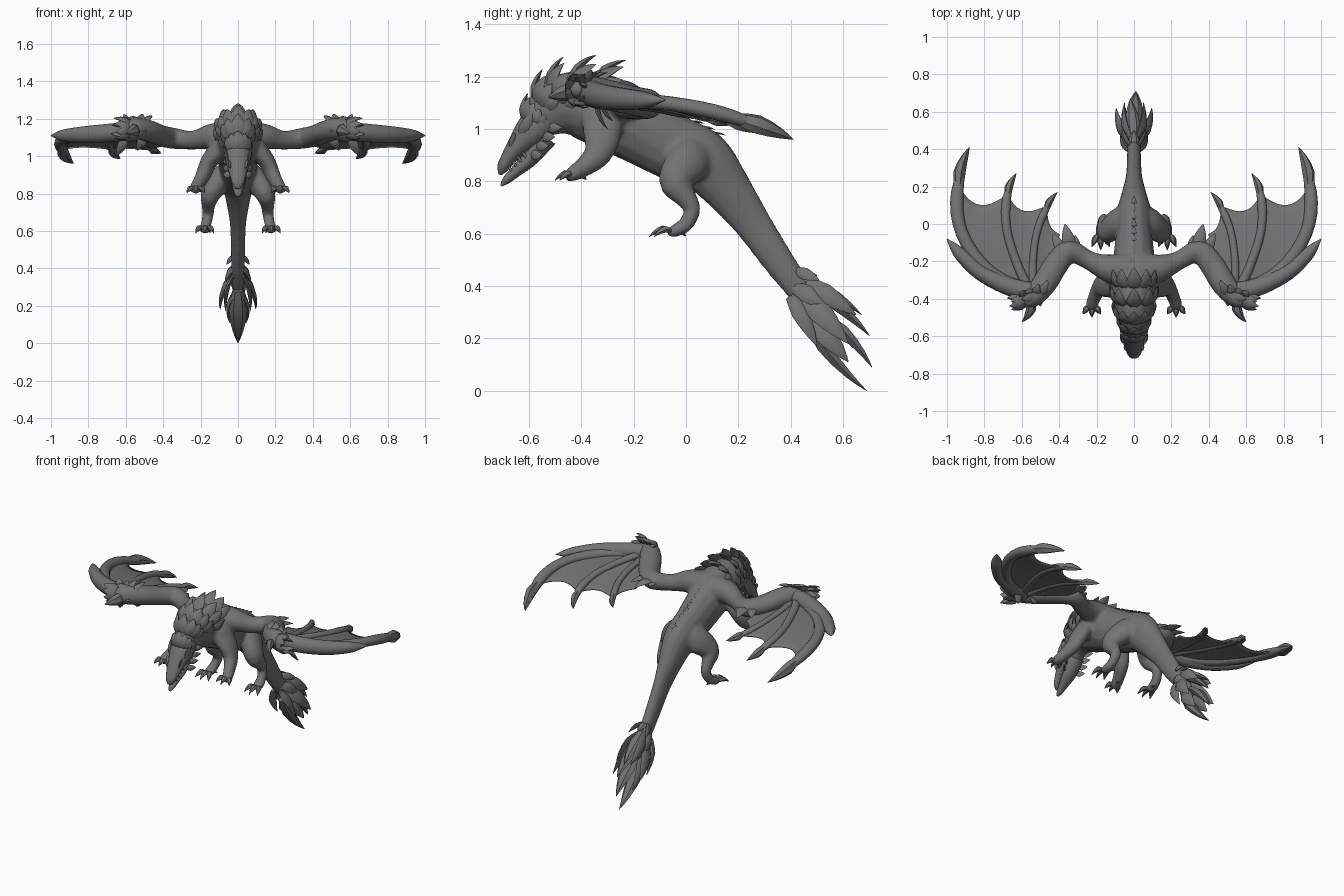
import bpy, bmesh, math, random
from mathutils import Vector

random.seed(4)
cube = bpy.data.objects.get("Cube")
if cube:
    bpy.data.objects.remove(cube, do_unlink=True)

hide = bpy.data.materials.new("grey hide")
hide.use_nodes = True
GREY = (0.17, 0.17, 0.17, 1)
hide.diffuse_color = GREY
hide.node_tree.nodes["Principled BSDF"].inputs["Base Color"].default_value = GREY

X, Z = Vector((1, 0, 0)), Vector((0, 0, 1))


def spline(pts, k):
    """Smooth path through points of any dimension, k steps per span."""
    p = [Vector(q) for q in pts]
    p = [p[0] * 2 - p[1]] + p + [p[-1] * 2 - p[-2]]
    out = []
    for i in range(1, len(p) - 2):
        a, b, c, d = p[i - 1:i + 3]
        for j in range(k):
            t = j / k
            out.append((b * 2 + (c - a) * t + (a * 2 - b * 5 + c * 4 - d) * t * t
                        + (b * 3 - a - c * 3 + d) * t ** 3) * 0.5)
    return out + [p[-2]]


def loft(bm, pts, up=X, n=14, k=4):
    """Tube through (x, y, z, half width, half height along up)."""
    path = spline(pts, k)
    centres = [Vector(p[:3]) for p in path]
    rings = []
    for i, c in enumerate(centres):
        t = centres[min(i + 1, len(centres) - 1)] - centres[max(i - 1, 0)]
        side = t.cross(up).normalized()
        top = side.cross(t).normalized()
        w, h = max(path[i][3], 0.001), max(path[i][4], 0.001)
        angles = [2 * math.pi * j / n for j in range(n)]
        rings.append([bm.verts.new(c + side * w * math.cos(a) + top * h * math.sin(a)) for a in angles])
    for r, s in zip(rings, rings[1:]):
        for j in range(n):
            m = (j + 1) % n
            bm.faces.new((r[j], r[m], s[m], s[j]))
    bm.faces.new(rings[0])
    bm.faces.new(rings[-1])


def spike(bm, base, tip, w, out=Z, bulge=0.08, thick=0.4):
    """Leaf shaped blade that bows towards out."""
    base, tip, out = Vector(base), Vector(tip), Vector(out).normalized()
    d = tip - base
    length = d.length
    rows = ((0, 0, 0.6), (0.35, bulge, 1), (0.75, bulge * 0.7, 0.55), (1, 0, 0.03))
    loft(bm, [(*(base + d * f + out * b * length), w * s, w * s * thick) for f, b, s in rows], out, 6, 2)


def make(name, bm, mirror=True, angle=60, thickness=0):
    bmesh.ops.recalc_face_normals(bm, faces=bm.faces)
    me = bpy.data.meshes.new(name)
    bm.to_mesh(me)
    bm.free()
    me.materials.append(hide)
    ob = bpy.data.objects.new(name, me)
    bpy.context.collection.objects.link(ob)
    bpy.ops.object.select_all(action='DESELECT')
    ob.select_set(True)
    bpy.context.view_layer.objects.active = ob
    bpy.ops.object.shade_smooth_by_angle(angle=math.radians(angle))
    if thickness:
        ob.modifiers.new("thickness", 'SOLIDIFY').thickness = thickness
    if mirror:
        ob.modifiers.new("mirror", 'MIRROR')
    return ob


def tube(name, pts, up=X, mirror=True):
    bm = bmesh.new()
    loft(bm, pts, up)
    make(name, bm, mirror)


# Neck, trunk and tail in one sweep, then legs and wing arms fused into it
bm = bmesh.new()
loft(bm, [(0, -.59, .99, .05, .05), (0, -.525, 1.06, .1, .075), (0, -.44, 1.095, .125, .105),
          (0, -.32, 1.07, .14, .12), (0, -.18, 1.0, .134, .112), (0, -.05, .93, .127, .097),
          (0, .06, .88, .12, .092), (0, .15, .78, .096, .068), (0, .25, .645, .073, .044),
          (0, .36, .485, .06, .038), (0, .46, .35, .046, .034), (0, .54, .24, .02, .02)])
front_leg = [(.09, -.32, 1.05, .08, .06), (.155, -.32, .97, .073, .046), (.185, -.34, .9, .053, .041),
             (.21, -.39, .855, .039, .035), (.225, -.43, .83, .031, .034), (.23, -.46, .815, .018, .027)]
hind_leg = [(.04, .06, .91, .07, .05), (.09, .01, .875, .085, .062), (.145, -.04, .8, .065, .055),
            (.158, .0, .738, .043, .037), (.16, .024, .69, .032, .031), (.17, .0, .637, .03, .029),
            (.175, -.04, .612, .025, .034), (.18, -.07, .602, .015, .027)]
wing_arm = [(.03, -.25, 1.1, .1, .09), (.14, -.235, 1.105, .075, .07), (.24, -.195, 1.085, .051, .051),
            (.345, -.145, 1.095, .061, .057), (.415, -.215, 1.11, .067, .057), (.48, -.32, 1.135, .067, .059),
            (.55, -.4, 1.15, .051, .056), (.62, -.42, 1.15, .02, .02)]
for limb, up in ((front_leg, X), (hind_leg, X), (wing_arm, Z)):
    for s in (1, -1):
        loft(bm, [(p[0] * s, *p[1:]) for p in limb], up)
body = make("body", bm, False)
fuse = body.modifiers.new("fuse", 'REMESH')
fuse.mode = 'VOXEL'
fuse.voxel_size = .01
fuse.use_smooth_shade = True
soften = body.modifiers.new("soften", 'SMOOTH')
soften.iterations = 8

# Head and jaw
tube("upper_head", [(0, -.5, 1.08, .07, .06), (0, -.58, 1.0, .068, .072), (0, -.645, .93, .042, .054),
                    (0, -.683, .88, .028, .04), (0, -.7, .85, .022, .03), (0, -.71, .825, .006, .012)], mirror=False)
tube("lower_jaw", [(0, -.54, .97, .05, .05), (0, -.595, .888, .032, .045), (0, -.645, .842, .023, .032),
                   (0, -.685, .805, .016, .02), (0, -.706, .783, .004, .008)], mirror=False)

# Teeth, brow horns and cheek fringe
bm = bmesh.new()
for i in range(4):
    y, z, x = -.62 - i * .018, .908 - i * .018, .036 - i * .005
    spike(bm, (x, y - .012, z + .012), (x, y + .01, z - .012), .006, X, 0)
    spike(bm, (x, y + .012, z - .018), (x, y - .006, z + .002), .005, X, 0)
make("teeth", bm)
bm = bmesh.new()
spike(bm, (.035, -.665, .93), (.055, -.655, .985), .016)
spike(bm, (.045, -.63, .97), (.07, -.585, 1.07), .024, X)
for i in range(4):
    spike(bm, (.04, -.59 + i * .02, .9 + i * .035), (.08, -.55 + i * .025, .9 + i * .035), .02, X)
make("head_horns", bm, angle=35)

# Mane of overlapping blades: y, z, heading, half height, half width, length
rows = [(-.58, 1.01, .5, .86, .06, .06, .11), (-.53, 1.07, .6, .8, .08, .075, .13),
        (-.475, 1.095, .75, .66, .1, .1, .14), (-.41, 1.1, .92, .38, .11, .112, .15),
        (-.33, 1.085, .98, .2, .12, .115, .15)]
ridge, mane = bmesh.new(), bmesh.new()
for r, (y, z, dy, dz, ra, rb, length) in enumerate(rows):
    d, up = Vector((0, dy, dz)), Vector((0, -dz, dy))
    for deg in (0, 28, 54, 80, 104):
        a = math.radians(deg + (8 if deg and r % 2 else 0))
        out = X * math.sin(a) + up * math.cos(a)
        base = Vector((0, y, z)) + X * rb * math.sin(a) + up * ra * math.cos(a)
        size = 1 - deg / 280
        tip = base + (d * .88 + out * (.22 - deg / 1500)) * length * size
        spike(mane if deg else ridge, base - out * .015, tip, .042 * size, out, .1)
make("mane", mane, angle=35)

# Low ridge down the spine
for i in range(8):
    y = -.18 + i * .04
    z = 1.045 - .55 * y
    spike(ridge, (0, y, z - .008), (0, y + .05, z - .014), .014)
make("spine_ridge", ridge, False, 35)

# Toes
bm = bmesh.new()
for fx, fy, fz, reach in ((.225, -.44, .825, .06), (.178, -.06, .61, .08)):
    for s in (-1, 0, 1):
        spike(bm, (fx + s * .02, fy, fz), (fx + s * .048, fy - reach + abs(s) * .018, fz - .022),
              .018, Z, .2, .8)
    spike(bm, (fx - .01, fy + .03, fz), (fx - .03, fy + .06, fz - .02), .013, Z, .1, .8)
make("toes", bm, angle=45)

# Tail blades fanning from the tip
bm = bmesh.new()
for base, tip, w, out in [((0, .46, .28), (0, .69, 0), .05, (0, -.7, -.5)),
                          ((0, .45, .42), (-.02, .67, .29), .04, (0, .6, .7)),
                          ((0, .48, .38), (.01, .7, .21), .045, (0, .8, .6)),
                          ((0, .52, .29), (.01, .71, .09), .045, (0, .8, .5)),
                          ((0, .41, .46), (0, .5, .44), .028, (0, .7, .6))]:
    spike(bm, base, tip, w, out, .06, .55)
make("tail_blades", bm, False, 35)
bm = bmesh.new()
for base, tip, w in [((.025, .41, .4), (.06, .55, .31), .034), ((.025, .4, .36), (.065, .5, .17), .034),
                     ((.025, .45, .36), (.095, .62, .18), .045), ((.02, .46, .41), (.05, .65, .29), .04),
                     ((.015, .48, .27), (.045, .62, .11), .042), ((.02, .42, .46), (.06, .51, .42), .024)]:
    spike(bm, base, tip, w, (1, .1, .2), .08)
make("tail_side_blades", bm, angle=35)

# Wing leading edge and finger bones
tube("wing_leading_edge", [(.53, -.37, 1.14, .055, .05), (.68, -.33, 1.125, .048, .05), (.82, -.26, 1.115, .042, .045),
                           (.92, -.17, 1.11, .036, .035), (.965, -.12, 1.11, .022, .02), (1, -.08, 1.11, .002, .002)], Z)
fingers = [[(.57, -.37, 1.12), (.78, -.25, 1.11), (.92, -.05, 1.095), (.945, .17, 1.048), (.88, .41, .96)],
           [(.56, -.36, 1.13), (.63, -.2, 1.11), (.68, -.03, 1.085), (.68, .14, 1.045), (.63, .27, .985)],
           [(.54, -.36, 1.12), (.54, -.2, 1.1), (.52, -.05, 1.075), (.475, .07, 1.045), (.41, .17, 1.015)],
           [(.52, -.36, 1.11), (.46, -.27, 1.09), (.415, -.18, 1.08), (.405, -.1, 1.07), (.4, -.04, 1.06)]]
for name, path, r in zip(("outer", "middle", "inner"), fingers, (.035, .024, .02)):
    sizes = (1.1, 1, .95, .95, .06)
    tube(name + "_wing_finger", [(*p, r * s, r * s * .85) for p, s in zip(path, sizes)], Z)

# Wing membrane panels with scalloped trailing edges
bm = bmesh.new()
paths = [spline(f, 8) for f in fingers]


def along(path, t):
    f = t * (len(path) - 1)
    i = min(int(f), len(path) - 2)
    return path[i].lerp(path[i + 1], f - i)


ends = (.8, .78, .82, .95)
NU, NV = 10, 12
for a, b, ea, eb in zip(paths, paths[1:], ends, ends[1:]):
    grid = []
    for i in range(NU + 1):
        u = i / NU
        bow = 4 * u * (1 - u)
        col = []
        for j in range(NV + 1):
            v = j / NV * (1 - .14 * bow)
            p = along(a, v * ea).lerp(along(b, v * eb), u)
            col.append(bm.verts.new(p - Z * .012 * bow * v))
        grid.append(col)
    for c, d in zip(grid, grid[1:]):
        for j in range(NV):
            bm.faces.new((c[j], c[j + 1], d[j + 1], d[j]))
bmesh.ops.remove_doubles(bm, verts=bm.verts, dist=.0005)
make("wing_membrane", bm, thickness=.006)

# Wrist plumage
bm = bmesh.new()
for i in range(16):
    ring = i // 8
    a = 2 * math.pi * i / 8 + .3 * ring
    out = Vector((.3, .5 * math.cos(a) - .3, math.sin(a) * .8 + .1))
    base = Vector((.5 + ring * .06, -.37 - ring * .025, 1.14)) + out * .045
    reach = random.uniform(.09, .13)
    spike(bm, base, base + Vector((.75, -.1, 0)) * reach + out * reach * .25, .028, out)
for i in range(4):
    spike(bm, (.5 + i * .03, -.38, 1.18), (.46 + i * .05, -.3 - .02 * i, 1.215 + .01 * (i % 2)), .024)
make("wrist_plumage", bm, angle=35)

# Thumb claw, elbow spurs and finger claws
bm = bmesh.new()
spike(bm, (.55, -.41, 1.14), (.6, -.525, 1.12), .036, (-.8, -.2, .3), .15, .7)
spike(bm, (.51, -.38, 1.14), (.5, -.44, 1.13), .024)
spike(bm, (.34, -.13, 1.1), (.37, 0, 1.09), .036)
spike(bm, (.38, -.15, 1.1), (.435, -.05, 1.09), .03)
spike(bm, (.31, -.13, 1.09), (.315, -.06, 1.09), .024)
spike(bm, (.6, -.34, 1.1), (.65, -.3, 1.0), .026, (0, -1, -.4))
spike(bm, (.5, -.32, 1.1), (.54, -.28, 1.03), .026, (0, -1, -.4))
for path, w in zip(fingers, (.038, .028, .024)):
    p, q = Vector(path[3]), Vector(path[4])
    spike(bm, p.lerp(q, .1), q, w, (1, .3, .3), .08, .8)
make("wing_claws", bm, angle=35)
